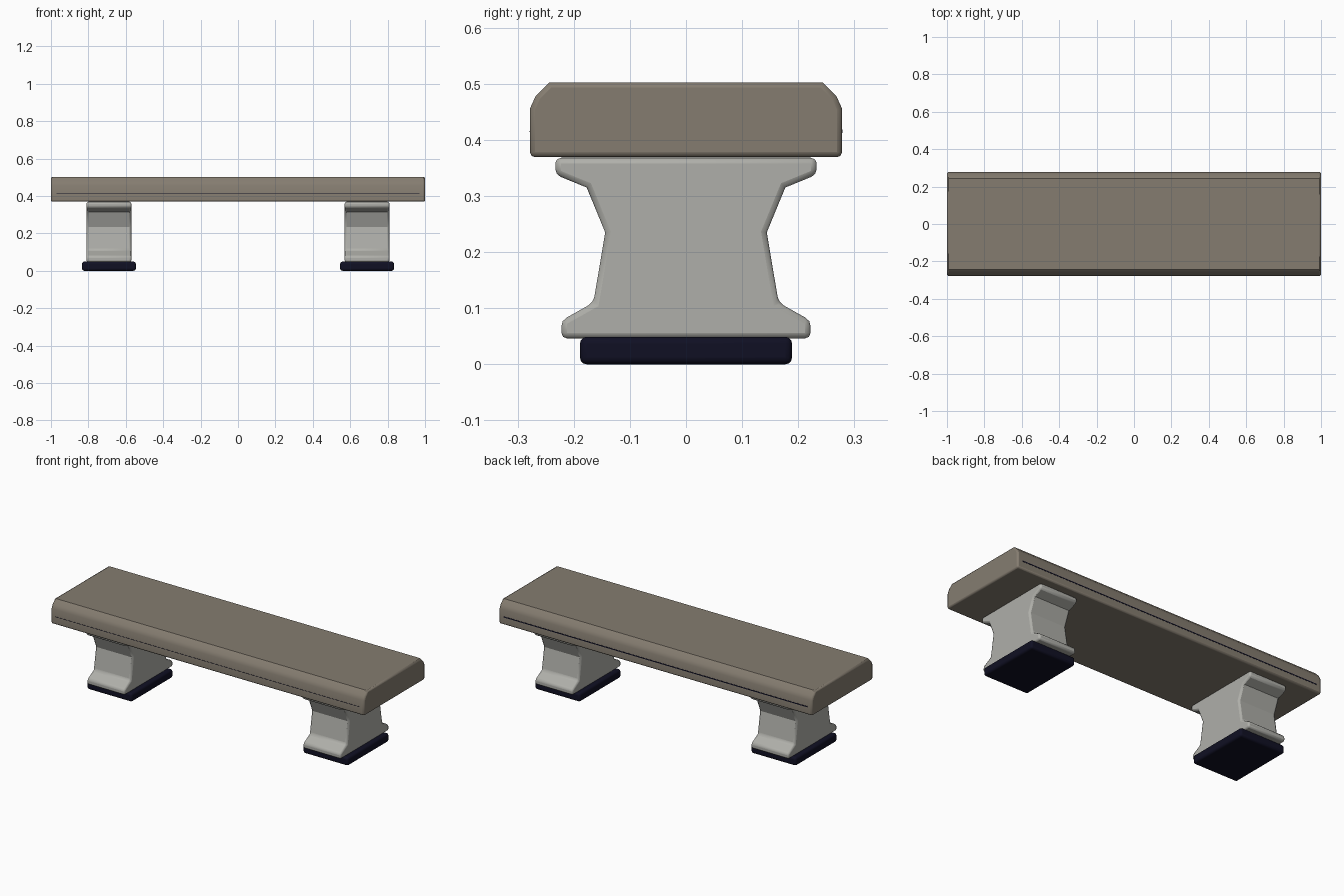
import bpy, bmesh, math

if "Cube" in bpy.data.objects:
    bpy.data.objects.remove(bpy.data.objects["Cube"])


def material(name, rgb):
    m = bpy.data.materials.new(name)
    m.diffuse_color = (*rgb, 1)
    m.use_nodes = True
    m.node_tree.nodes["Principled BSDF"].inputs["Base Color"].default_value = m.diffuse_color
    return m


STONE = material("warm brown stone", (0.235, 0.204, 0.163))
GREY = material("light grey stone", (0.43, 0.43, 0.40))
DARK = material("navy black", (0.005, 0.005, 0.017))


def extrude(name, half_profile, cx, half_x, mat, bevel=0.0, segments=2):
    """Mirror a (y, z) half profile and extrude it along x."""
    pts = half_profile + [(-y, z) for y, z in reversed(half_profile)]
    bm = bmesh.new()
    face = bm.faces.new([bm.verts.new((cx - half_x, y, z)) for y, z in pts])
    ext = bmesh.ops.extrude_face_region(bm, geom=[face])
    for v in ext["geom"]:
        if isinstance(v, bmesh.types.BMVert):
            v.co.x = cx + half_x
    bmesh.ops.recalc_face_normals(bm, faces=bm.faces)
    mesh = bpy.data.meshes.new(name)
    bm.to_mesh(mesh)
    bm.free()
    ob = bpy.data.objects.new(name, mesh)
    bpy.context.collection.objects.link(ob)
    mesh.materials.append(mat)
    if bevel:
        mod = ob.modifiers.new("rounded edges", "BEVEL")
        mod.width = bevel
        mod.segments = segments
        mod.limit_method = "ANGLE"
        mod.angle_limit = math.radians(50)
    bpy.ops.object.select_all(action="DESELECT")
    bpy.context.view_layer.objects.active = ob
    ob.select_set(True)
    bpy.ops.object.shade_smooth_by_angle(angle=math.radians(25))
    return ob


# Seat slab with chamfered long top edges
extrude("seat", [(0.278, 0.369), (0.278, 0.456), (0.268, 0.478), (0.244, 0.502)],
        0, 1.0, STONE, 0.009)

# Thin dark seams along the long sides of the seat
for name, y, h in (("front_seam", -0.278, 0.002), ("back_seam", 0.278, 0.006)):
    bpy.ops.mesh.primitive_cube_add(size=1, location=(0, y, 0.415))
    seam = bpy.context.object
    seam.name = name
    seam.scale = (1.94, 0.002, h)
    seam.data.materials.append(DARK)

# Waisted pedestals on dark foot pads
pedestal = [(0.222, 0.046), (0.222, 0.078), (0.165, 0.110), (0.144, 0.235),
            (0.177, 0.315), (0.233, 0.338), (0.233, 0.368)]
pad = [(0.189, 0.0), (0.189, 0.049)]
for side, cx in (("left", -0.69), ("right", 0.69)):
    extrude(side + "_pedestal", pedestal, cx, 0.12, GREY, 0.010)
    extrude(side + "_pedestal_cap", [(0.222, 0.355), (0.222, 0.372)], cx, 0.11, GREY)
    extrude(side + "_foot_pad", pad, cx, 0.144, DARK, 0.012, 3)
